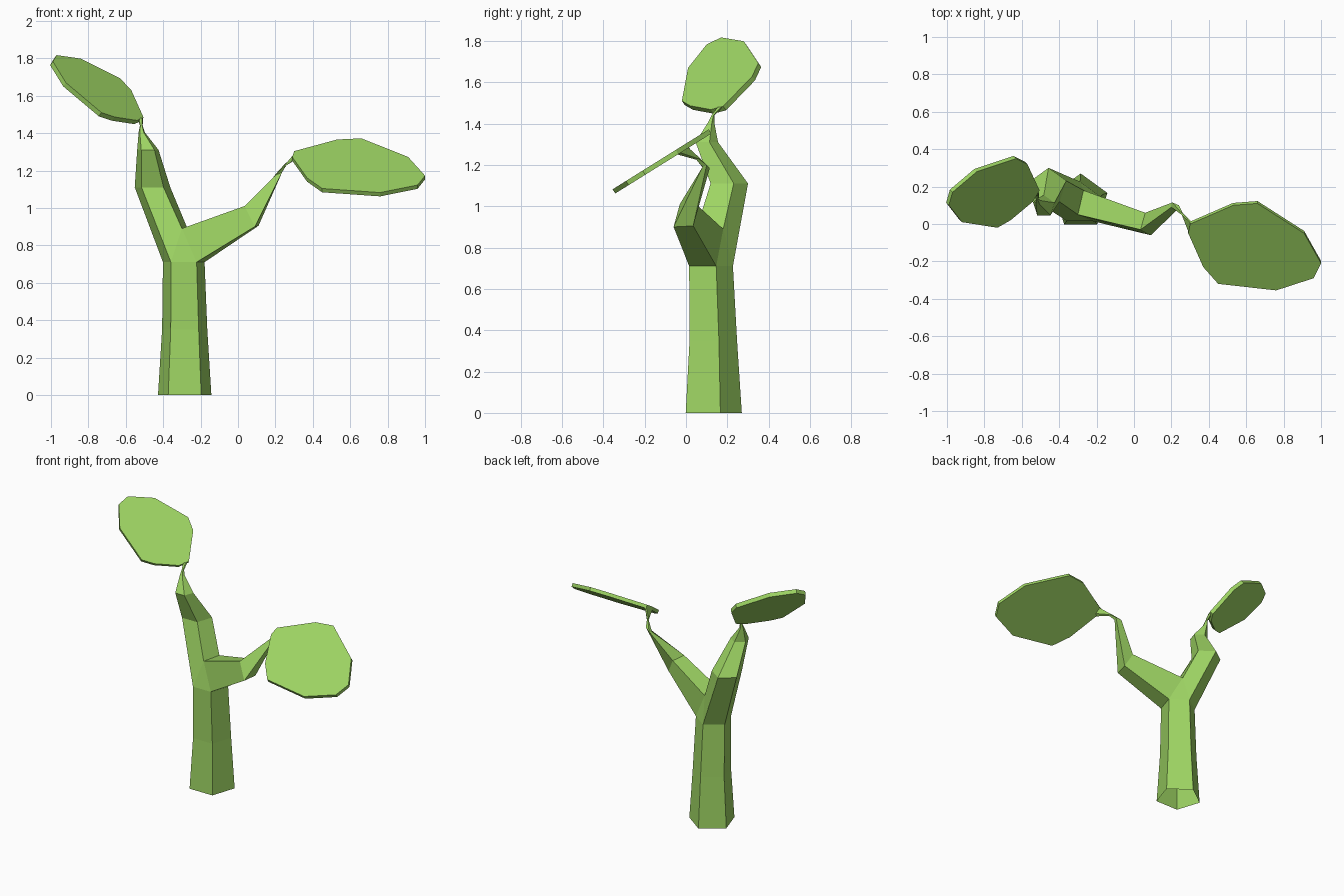
import bpy, bmesh
from math import sin, cos, radians
from mathutils import Vector

cube = bpy.data.objects.get("Cube")
if cube:
    bpy.data.objects.remove(cube, do_unlink=True)

GREEN = (0.34, 0.66, 0.125, 1.0)
green = bpy.data.materials.new("leaf green")
green.use_nodes = True
green.diffuse_color = GREEN
shader = next(n for n in green.node_tree.nodes if n.type == "BSDF_PRINCIPLED")
shader.inputs["Base Color"].default_value = GREEN


def finish(bm, name):
    bmesh.ops.recalc_face_normals(bm, faces=bm.faces)
    mesh = bpy.data.meshes.new(name)
    bm.to_mesh(mesh)
    bm.free()
    mesh.materials.append(green)
    bpy.context.collection.objects.link(bpy.data.objects.new(name, mesh))


def ring(bm, points):
    return [bm.verts.new(p) for p in points]


def pentagon(bm, x, y, z, r):
    # Order: front left, front right, right, back, left (as seen from the front)
    angles = [radians(234 + 72 * i) for i in range(5)]
    return ring(bm, [(x + r * cos(a), y + r * sin(a), z) for a in angles])


def bridge(bm, lower, upper):
    n = len(lower)
    for i in range(n):
        j = (i + 1) % n
        bm.faces.new((lower[i], lower[j], upper[j], upper[i]))


def loft(bm, rings):
    for lower, upper in zip(rings, rings[1:]):
        bridge(bm, lower, upper)


# Trunk, open underneath
bm = bmesh.new()
trunk = [pentagon(bm, -0.285, 0.12, 0, 0.15),
         pentagon(bm, -0.285, 0.12, 0.35, 0.127),
         pentagon(bm, -0.29, 0.11, 0.71, 0.117)]
loft(bm, trunk)

# Fork: two crotch points split the trunk top into two branch openings
fl, fr, r, b, l = trunk[-1]
crotch_front, crotch_back = ring(bm, [(-0.3, 0.05, 0.89), (-0.27, 0.18, 0.89)])
bm.faces.new((fl, fr, crotch_front))
bm.faces.new((r, b, crotch_back))

# Tall branch, tapering to a thin stalk
loft(bm, [[fl, crotch_front, crotch_back, b, l],
          pentagon(bm, -0.457, 0.20, 1.11, 0.10),
          pentagon(bm, -0.482, 0.095, 1.31, 0.06),
          pentagon(bm, -0.515, 0.12, 1.405, 0.017),
          pentagon(bm, -0.517, 0.13, 1.44, 0.008),
          pentagon(bm, -0.522, 0.165, 1.48, 0.014)])

# Low side branch, four-sided
loft(bm, [[crotch_front, fr, r, crotch_back],
          ring(bm, [(0.035, -0.03, 1.01), (0.09, -0.06, 0.9),
                    (0.11, 0.035, 0.905), (0.06, 0.06, 1.0)]),
          ring(bm, [(0.2, 0.09, 1.175), (0.235, 0.08, 1.19),
                    (0.24, 0.1, 1.2), (0.205, 0.115, 1.185)]),
          ring(bm, [(0.247, 0.055, 1.225), (0.255, 0.05, 1.225),
                    (0.26, 0.06, 1.23), (0.25, 0.065, 1.235)]),
          ring(bm, [(0.3, 0.01, 1.29), (0.29, -0.04, 1.25),
                    (0.31, -0.03, 1.26), (0.31, 0.01, 1.285)])])
finish(bm, "trunk_and_branches")


def leaf(name, outline, normal, offset, thickness):
    # Flat plate on a sloping plane, outlined in plan
    n = Vector(normal).normalized()
    bm = bmesh.new()
    top = [Vector((x, y, (offset - n.x * x - n.y * y) / n.z)) for x, y in outline]
    upper = ring(bm, top)
    lower = ring(bm, [p - n * thickness for p in top])
    bridge(bm, lower, upper)
    bm.faces.new(upper)
    bm.faces.new(lower[::-1])
    finish(bm, name)


leaf("upper_leaf",
     [(-0.99, 0.1), (-0.97, 0.17), (-0.84, 0.28), (-0.63, 0.35), (-0.57, 0.32),
      (-0.505, 0.18), (-0.54, 0.12), (-0.66, 0.02), (-0.73, -0.02), (-0.92, 0.01)],
     (0.515, -0.488, 0.704), 0.697, 0.028)
leaf("side_leaf",
     [(0.3, 0), (0.53, 0.1), (0.66, 0.11), (0.91, -0.05), (1, -0.21),
      (0.96, -0.29), (0.76, -0.355), (0.45, -0.32), (0.37, -0.23), (0.29, -0.05)],
     (0, -0.53, 0.85), 1.106, 0.024)
